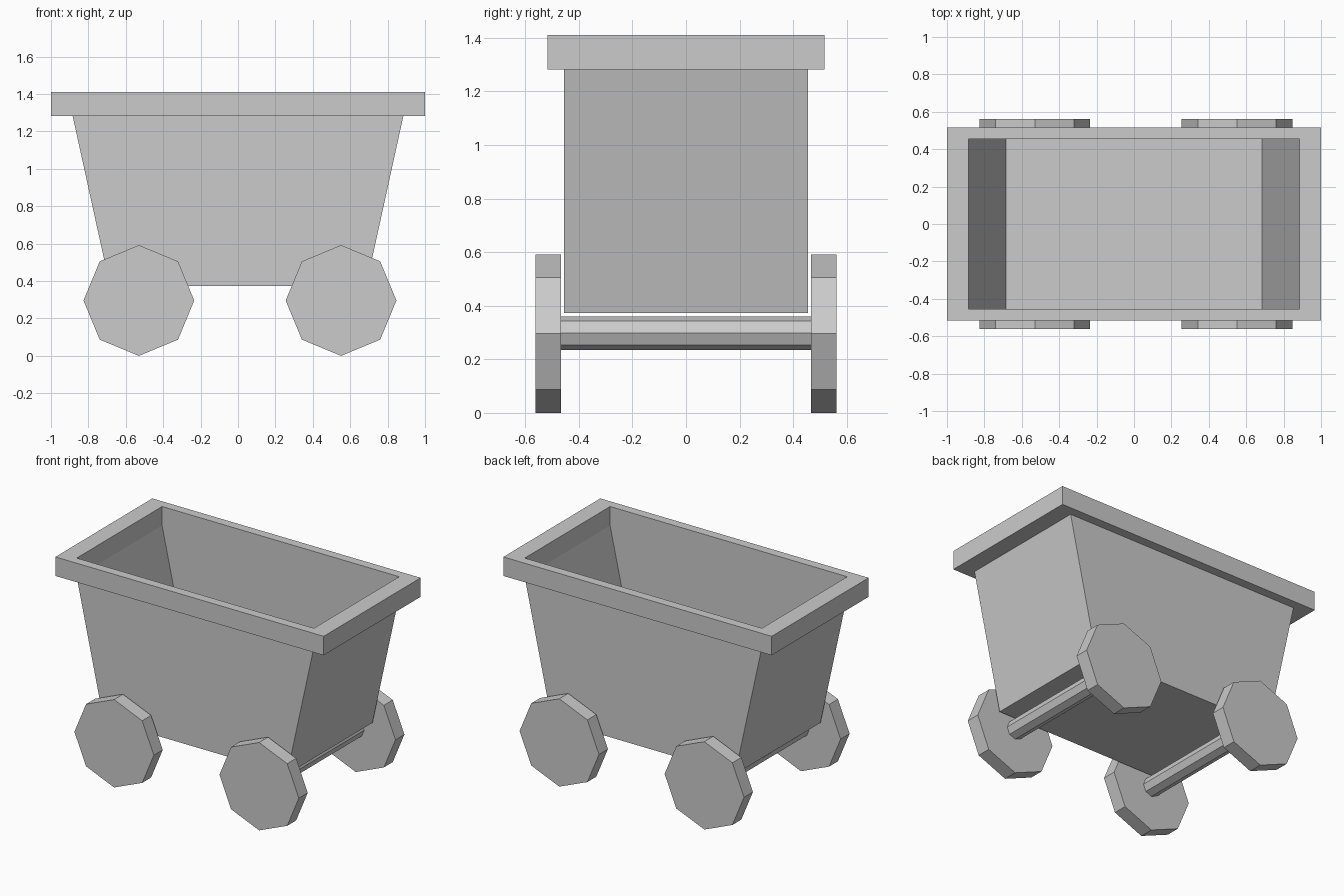
import bpy, bmesh
from math import radians
from mathutils import Matrix

if "Cube" in bpy.data.objects:
    bpy.data.objects.remove(bpy.data.objects["Cube"])


def finish(name, bm):
    bmesh.ops.recalc_face_normals(bm, faces=bm.faces)
    mesh = bpy.data.meshes.new(name)
    bm.to_mesh(mesh)
    bm.free()
    obj = bpy.data.objects.new(name, mesh)
    bpy.context.collection.objects.link(obj)
    return obj


def ring(bm, hx, hy, z):
    return [bm.verts.new((sx * hx, sy * hy, z))
            for sx, sy in ((-1, -1), (1, -1), (1, 1), (-1, 1))]


def bridge(bm, a, b):
    for i in range(4):
        j = (i + 1) % 4
        bm.faces.new((a[i], a[j], b[j], b[i]))


def octagon_bar(name, radius, length, x, y, z):
    # Eight-sided prism lying along y, with a corner pointing up
    bm = bmesh.new()
    bmesh.ops.create_cone(bm, cap_ends=True, segments=8, radius1=radius,
                          radius2=radius, depth=length,
                          matrix=Matrix.Translation((x, y, z)) @ Matrix.Rotation(radians(90), 4, 'X'))
    return finish(name, bm)


OPEN_X, OPEN_Y = 0.884, 0.4545
RIM_Z, TOP_Z = 1.282, 1.41

# Tub: thin sheet floor and walls, ends slope outwards
bm = bmesh.new()
floor = ring(bm, 0.6845, OPEN_Y, 0.373)
lip = ring(bm, OPEN_X, OPEN_Y, RIM_Z)
bm.faces.new(floor)
bridge(bm, floor, lip)
finish("tub", bm)

# Rim: rectangular frame around the opening
bm = bmesh.new()
frame = [ring(bm, *r) for r in ((OPEN_X, OPEN_Y, RIM_Z), (1, 0.516, RIM_Z),
                                (1, 0.516, TOP_Z), (OPEN_X, OPEN_Y, TOP_Z))]
for i in range(4):
    bridge(bm, frame[i], frame[(i + 1) % 4])
finish("rim", bm)

# Axles and wheels
WHEEL_R, IN_Y, OUT_Y = 0.296, 0.467, 0.562
for end, x in (("left", -0.53), ("right", 0.551)):
    octagon_bar(f"{end}_axle", 0.0625, 2 * IN_Y, x, 0, 0.298)
    for side, s in (("front", -1), ("back", 1)):
        octagon_bar(f"{end}_{side}_wheel", WHEEL_R, OUT_Y - IN_Y,
                    x, s * (IN_Y + OUT_Y) / 2, WHEEL_R)
